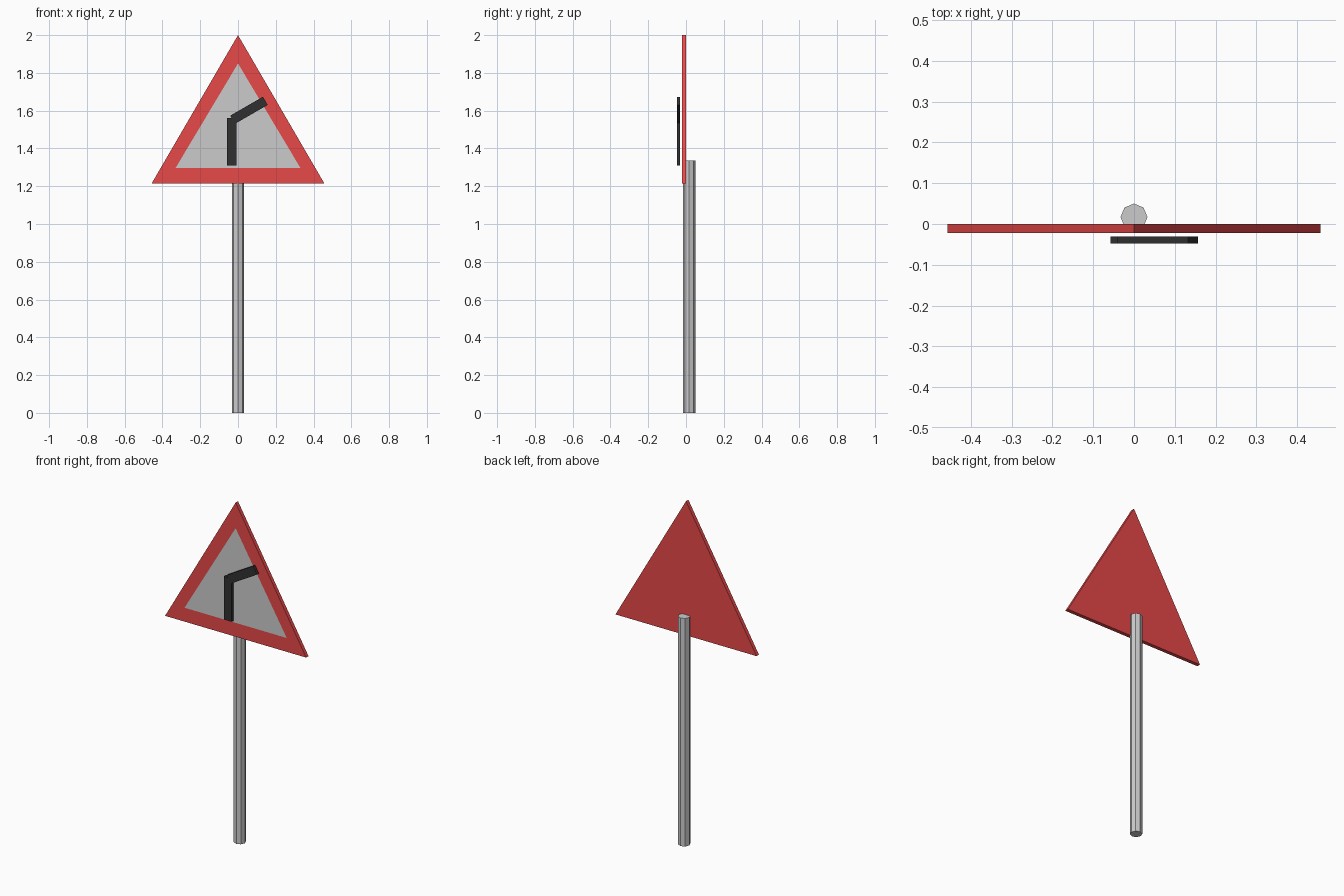
import bpy, bmesh, math

if "Cube" in bpy.data.objects:
    bpy.data.objects.remove(bpy.data.objects["Cube"])


def material(name, rgb):
    m = bpy.data.materials.new(name)
    m.diffuse_color = (*rgb, 1)
    m.use_nodes = True
    m.node_tree.nodes["Principled BSDF"].inputs["Base Color"].default_value = m.diffuse_color
    return m


red = material("red", (0.8, 0.065, 0.065))
grey = material("panel_grey", (0.58, 0.58, 0.58))
black = material("black", (0.03, 0.03, 0.03))


def bar(name, x, z, length, angle):
    """Flat black bar in front of the panel, long axis tilted from +x."""
    bpy.ops.mesh.primitive_cube_add(size=1, location=(x, -0.0395, z),
                                    rotation=(0, -math.radians(angle), 0))
    ob = bpy.context.object
    ob.name = name
    ob.scale = (length, 0.017, 0.05)
    ob.data.materials.append(black)
    return ob


# Eight-sided pole
bpy.ops.mesh.primitive_cylinder_add(vertices=8, radius=0.033, depth=1.335,
                                    location=(0, 0.017, 1.335 / 2))
bpy.context.object.name = "pole"

# Triangular panel: red border and back, flush grey centre on the front
FRONT, BACK = -0.022, 0.0
outer = [(-0.457, 1.215), (0.457, 1.215), (0, 2.0)]
inner = [(-0.331, 1.296), (0.331, 1.296), (0, 1.85)]
bm = bmesh.new()
back, front, centre = [[bm.verts.new((x, y, z)) for x, z in pts]
                       for pts, y in ((outer, BACK), (outer, FRONT), (inner, FRONT))]
bm.faces.new(back[::-1])
bm.faces.new(centre).material_index = 1
for a, b in ((back, front), (front, centre)):
    for i in range(3):
        j = (i + 1) % 3
        bm.faces.new((a[i], a[j], b[j], b[i]))
bmesh.ops.recalc_face_normals(bm, faces=bm.faces)
mesh = bpy.data.meshes.new("sign_panel")
bm.to_mesh(mesh)
bm.free()
mesh.materials.append(red)
mesh.materials.append(grey)
bpy.context.collection.objects.link(bpy.data.objects.new("sign_panel", mesh))

# Bend symbol: upright stem and slanted arm
bar("bend_stem", -0.033, 1.436, 0.252, 90)
bar("bend_arm", 0.058, 1.602, 0.20, 30)
